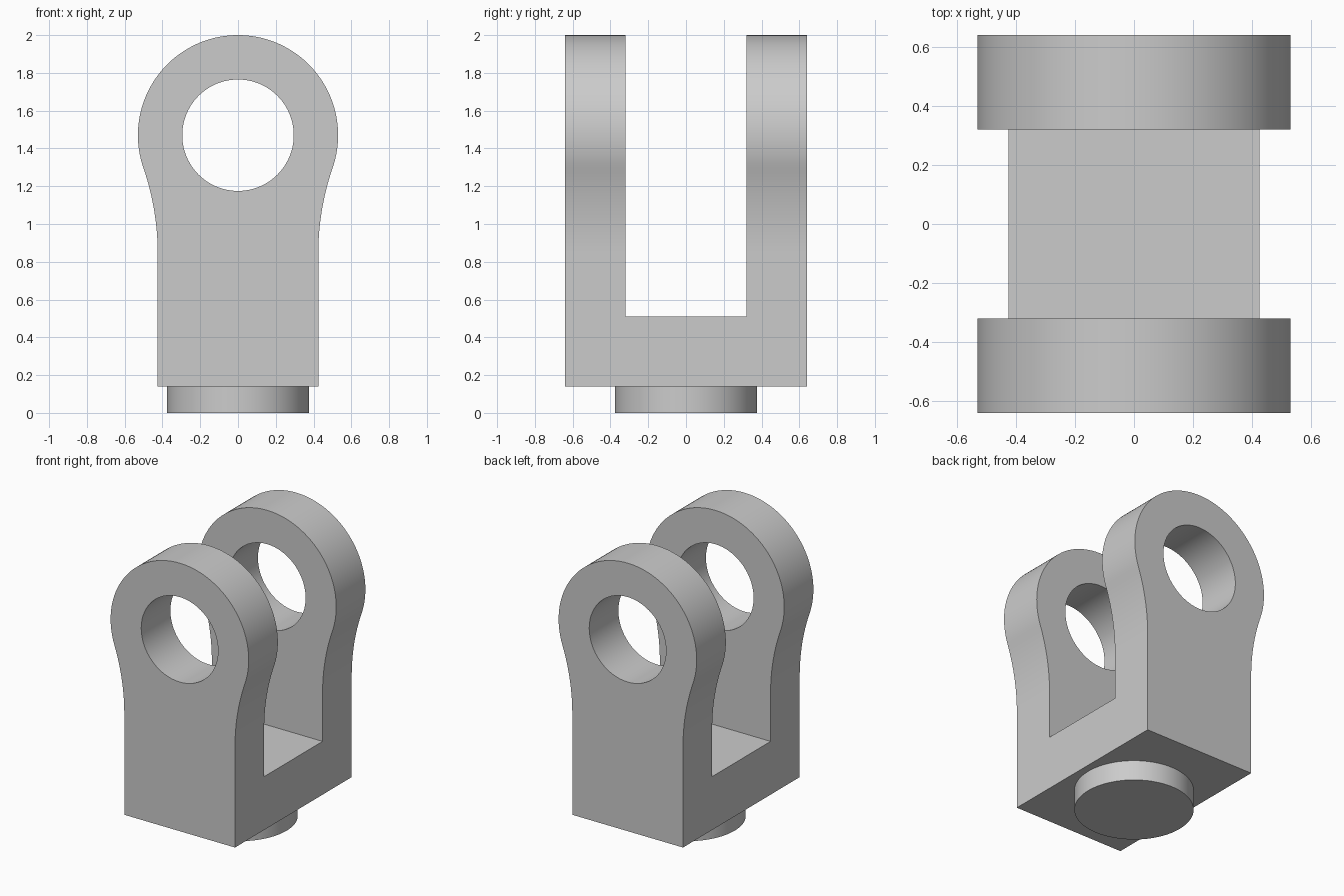
import bpy
import bmesh
from math import sin, cos, pi, asin, sqrt
from mathutils import Matrix

if "Cube" in bpy.data.objects:
    bpy.data.objects.remove(bpy.data.objects["Cube"], do_unlink=True)

# Main dimensions
HALF_W, HALF_D = 0.425, 0.64        # body half width and half depth
BASE_Z, SLOT_Z, SLOT_HALF = 0.14, 0.51, 0.32
EYE_Z, EYE_R, HOLE_R = 1.47, 0.53, 0.295
FILLET_R = 1.4
STUD_R = 0.375

grey = bpy.data.materials.new("plain grey")
grey.use_nodes = True
colour = (0.6, 0.6, 0.6, 1)
grey.diffuse_color = colour
grey.node_tree.nodes["Principled BSDF"].inputs["Base Color"].default_value = colour


def finish(bm, name):
    """Turn a bmesh into a named grey object."""
    bmesh.ops.recalc_face_normals(bm, faces=bm.faces)
    mesh = bpy.data.meshes.new(name)
    bm.to_mesh(mesh)
    bm.free()
    mesh.materials.append(grey)
    obj = bpy.data.objects.new(name, mesh)
    bpy.context.collection.objects.link(obj)
    return obj


def cylinder(name, radius, depth, matrix):
    bm = bmesh.new()
    bmesh.ops.create_cone(bm, cap_ends=True, segments=96, radius1=radius,
                          radius2=radius, depth=depth, matrix=matrix)
    return finish(bm, name)


def arc(cx, cz, r, start, end, steps):
    return [(cx + r * cos(start + (end - start) * i / steps),
             cz + r * sin(start + (end - start) * i / steps))
            for i in range(steps + 1)]


# Right half of the outline: straight flank, tangent fillet, round eye
drop = sqrt((EYE_R + FILLET_R) ** 2 - (HALF_W + FILLET_R) ** 2)
tilt = asin(drop / (EYE_R + FILLET_R))
half = [(HALF_W, BASE_Z)]
half += arc(HALF_W + FILLET_R, EYE_Z - drop, FILLET_R, pi, pi - tilt, 16)
half += arc(0, EYE_Z, EYE_R, -tilt, pi / 2, 40)[1:]
outline = half + [(-x, z) for x, z in reversed(half[:-1])]

# Clevis body: outline extruded front to back
bm = bmesh.new()
face = bm.faces.new([bm.verts.new((x, -HALF_D, z)) for x, z in outline])
swept = bmesh.ops.extrude_face_region(bm, geom=[face], use_keep_orig=True)
bmesh.ops.translate(bm, vec=(0, 2 * HALF_D, 0),
                    verts=[g for g in swept["geom"] if isinstance(g, bmesh.types.BMVert)])
body = finish(bm, "clevis_body")

# Cutters for the slot between the lugs and the pin hole
bm = bmesh.new()
slot_h = 2.0
bmesh.ops.create_cube(bm, size=1, matrix=Matrix.Translation((0, 0, SLOT_Z + slot_h / 2))
                      @ Matrix.Diagonal((2, 2 * SLOT_HALF, slot_h, 1)))
slot = finish(bm, "slot_cutter")
hole = cylinder("pin_hole_cutter", HOLE_R, 2,
                Matrix.Translation((0, 0, EYE_Z)) @ Matrix.Rotation(pi / 2, 4, "X"))

bpy.context.view_layer.objects.active = body
for cutter in (slot, hole):
    cutter.hide_render = True
    mod = body.modifiers.new(cutter.name, "BOOLEAN")
    mod.operation = "DIFFERENCE"
    mod.solver = "EXACT"
    mod.object = cutter
    bpy.ops.object.modifier_apply(modifier=mod.name)
    bpy.data.objects.remove(cutter, do_unlink=True)

# Round stud under the body
stud = cylinder("base_stud", STUD_R, BASE_Z, Matrix.Translation((0, 0, BASE_Z / 2)))

# Smooth the curved walls, keep the edges crisp
bpy.context.view_layer.update()
for obj in (body, stud):
    obj.select_set(True)
bpy.ops.object.shade_smooth_by_angle(angle=pi / 6)
